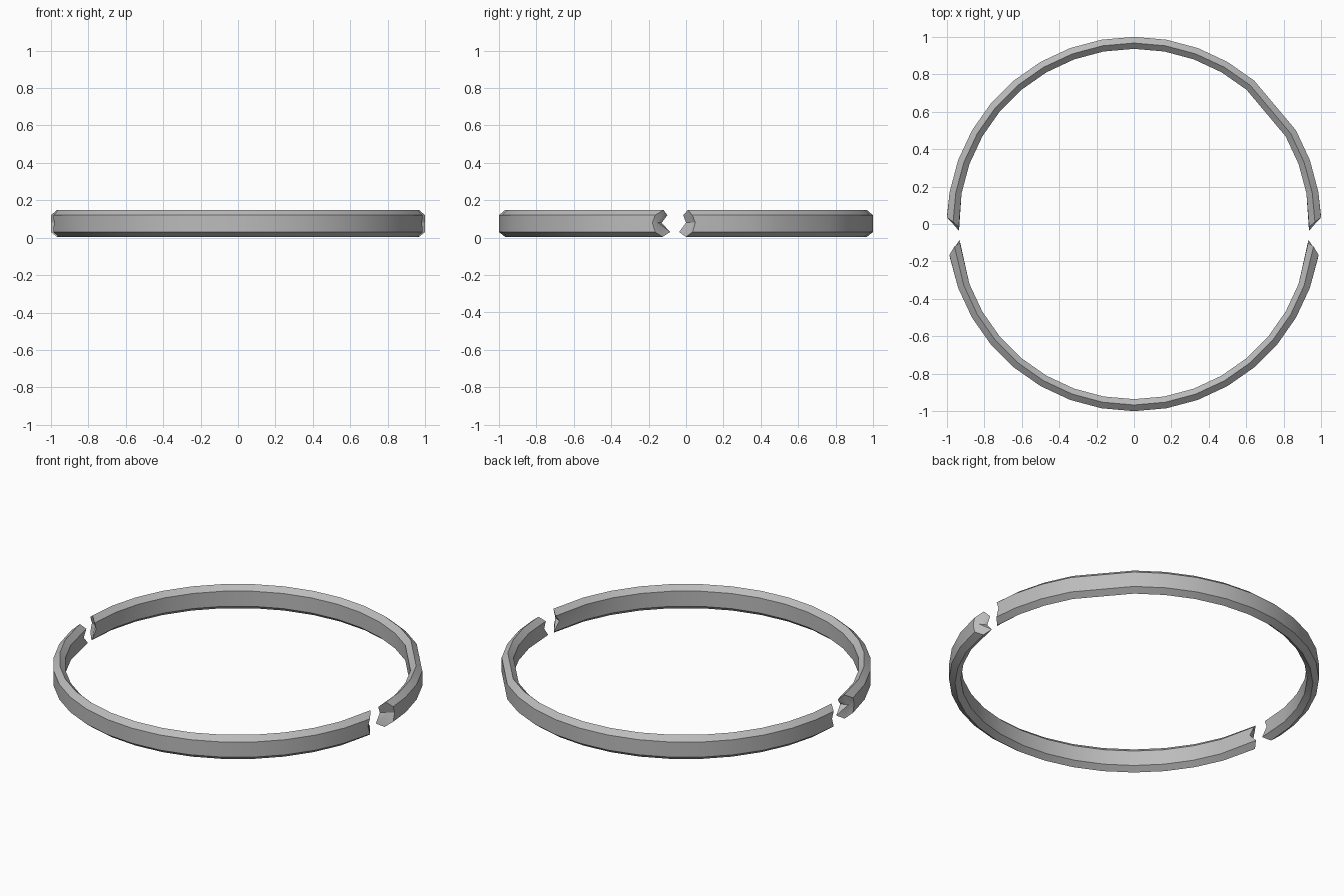
import bpy, bmesh, math

cube = bpy.data.objects.get("Cube")
if cube:
    bpy.data.objects.remove(cube)

# Single material
metal = bpy.data.materials.new("grey_metal")
metal.use_nodes = True
GREY = (0.5, 0.5, 0.5, 1)
metal.diffuse_color = GREY
metal.node_tree.nodes["Principled BSDF"].inputs["Base Color"].default_value = GREY

# Six-sided band section (radius, height), with extra points midway up both walls
OUTER, RIDGE, INNER = 1.0, 0.967, 0.936
LOW, MID, HIGH, TOP = 0.03, 0.08, 0.12, 0.148
SECTION = [(OUTER, LOW), (OUTER, MID), (OUTER, HIGH), (RIDGE, TOP),
           (INNER, HIGH), (INNER, MID), (INNER, LOW), (RIDGE, 0.004)]


def half_ring(name, angles, end_y, hollow_y):
    """Sweep the section through the angles and close it with jagged broken ends."""
    bm = bmesh.new()

    def broken_end(side):
        return [bm.verts.new((side * math.sqrt(r * r - y * y), y, z))
                for (r, z), y in zip(SECTION, end_y)]

    rings = [broken_end(1)]
    for a in angles:
        c, s = math.cos(math.radians(a)), math.sin(math.radians(a))
        rings.append([bm.verts.new((r * c, r * s, z)) for r, z in SECTION])
    rings.append(broken_end(-1))

    n = len(SECTION)
    for a, b in zip(rings, rings[1:]):
        for i in range(n):
            j = (i + 1) % n
            bm.faces.new((a[i], a[j], b[j], b[i]))

    # Hollowed fracture faces
    for ring, side in ((rings[0], 1), (rings[-1], -1)):
        hub = bm.verts.new((side * RIDGE, hollow_y, MID))
        for i in range(n):
            bm.faces.new((ring[i], ring[(i + 1) % n], hub))

    bmesh.ops.recalc_face_normals(bm, faces=bm.faces)
    mesh = bpy.data.meshes.new(name)
    bm.to_mesh(mesh)
    bm.free()
    mesh.materials.append(metal)
    obj = bpy.data.objects.new(name, mesh)
    bpy.context.collection.objects.link(obj)
    bpy.ops.object.select_all(action='DESELECT')
    obj.select_set(True)
    bpy.context.view_layer.objects.active = obj
    bpy.ops.object.shade_smooth_by_angle(angle=math.radians(30))


# Back half, with one flattened stretch on its left side
half_ring("back_half_ring", [a for a in range(10, 171, 10) if a != 40],
          [0.035, 0.05, 0.035, 0.01, -0.015, 0.0, -0.037, 0.0], 0.03)

# Front half
half_ring("front_half_ring", range(-20, -161, -10),
          [-0.165, -0.18, -0.165, -0.12, -0.1, -0.13, -0.085, -0.125], -0.15)
